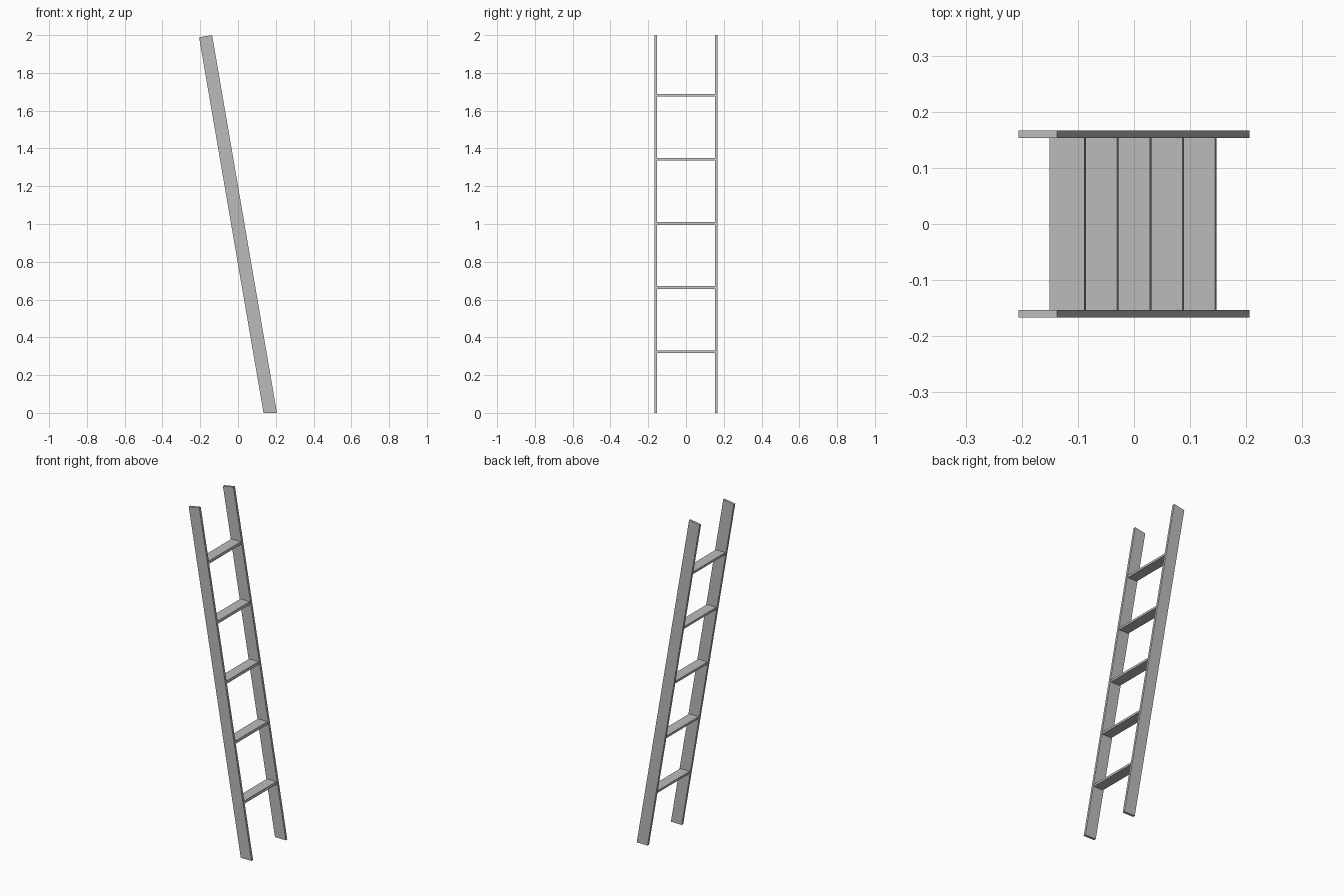
import bpy
import bmesh

cube = bpy.data.objects.get("Cube")
if cube:
    bpy.data.objects.remove(cube, do_unlink=True)

LEAN = 0.1715  # sideways shift per unit of height

grey = bpy.data.materials.new("light_grey")
grey.use_nodes = True
grey.diffuse_color = (0.5, 0.5, 0.5, 1)
grey.node_tree.nodes["Principled BSDF"].inputs["Base Color"].default_value = (0.5, 0.5, 0.5, 1)


def extruded(name, profile, y0, y1):
    """Extrude an x-z profile from y0 to y1."""
    bm = bmesh.new()
    face = bm.faces.new([bm.verts.new((x, y0, z)) for x, z in profile])
    new = bmesh.ops.extrude_face_region(bm, geom=[face])["geom"]
    verts = [v for v in new if isinstance(v, bmesh.types.BMVert)]
    bmesh.ops.translate(bm, verts=verts, vec=(0, y1 - y0, 0))
    bmesh.ops.recalc_face_normals(bm, faces=bm.faces)
    mesh = bpy.data.meshes.new(name)
    bm.to_mesh(mesh)
    bm.free()
    mesh.materials.append(grey)
    obj = bpy.data.objects.new(name, mesh)
    bpy.context.scene.collection.objects.link(obj)
    return obj


# Leaning side rails: level foot, square-cut top
rail = [(0.135, 0), (0.206, 0), (0.206 - 2 * LEAN, 2), (-0.206, 1.988)]
extruded("front_rail", rail, -0.167, -0.153)
extruded("back_rail", rail, 0.153, 0.167)

# Level rungs with edges that follow the lean
half_width, half_height = 0.031, 0.0075
for i in range(5):
    z = 0.324 + 0.3395 * i
    x = 0.1705 - LEAN * z
    skew = LEAN * half_height
    rung = [(x - half_width + skew, z - half_height), (x + half_width + skew, z - half_height),
            (x + half_width - skew, z + half_height), (x - half_width - skew, z + half_height)]
    extruded(f"rung_{i + 1}", rung, -0.153, 0.153)
